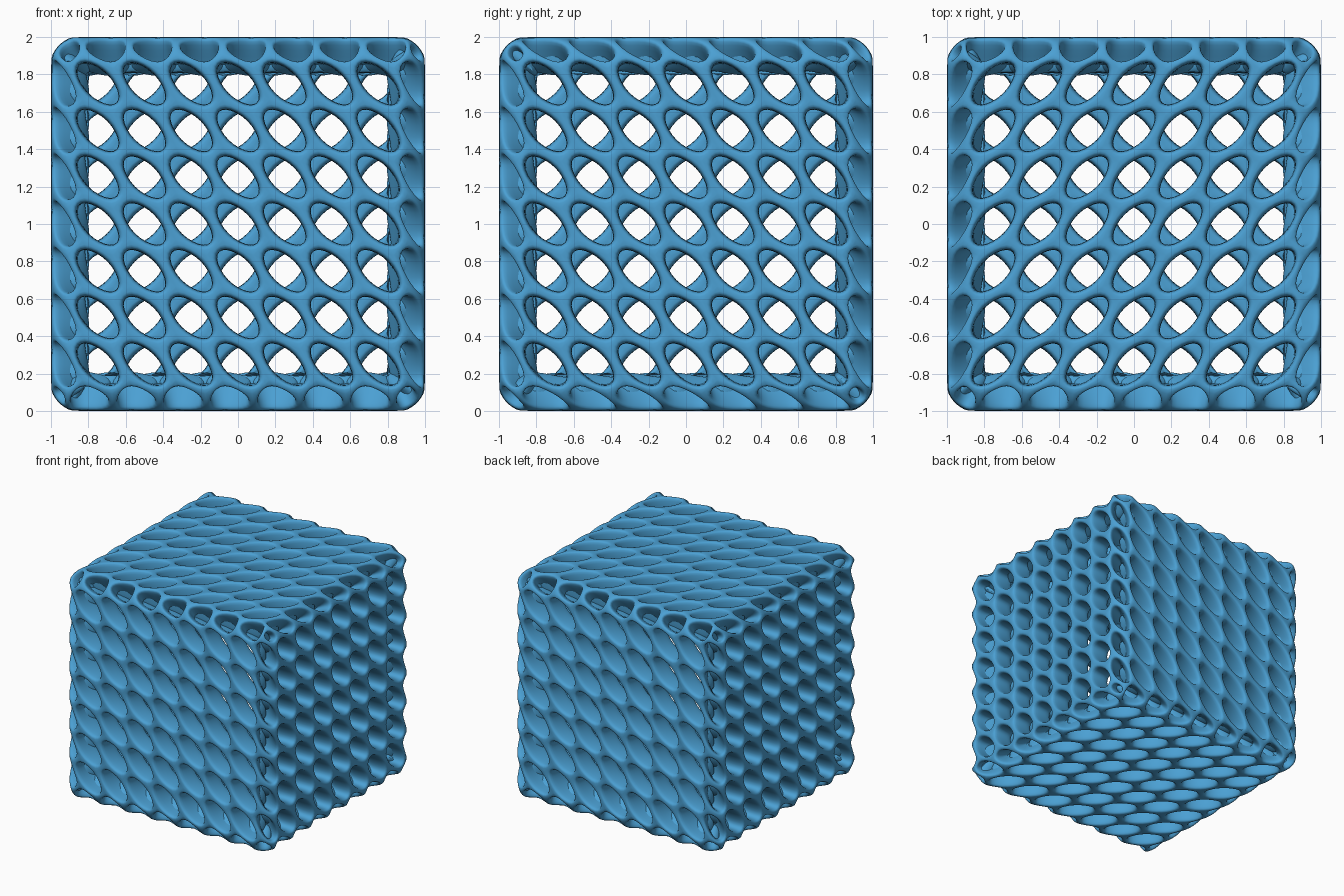
import bpy, bmesh, math
from mathutils import Vector

if "Cube" in bpy.data.objects:
    bpy.data.objects.remove(bpy.data.objects["Cube"])

N = 8            # cells per cube edge
INSET = 0.03     # half width of each rib
DEPTH = 0.19     # wall depth

# Triangulated cube: (outward normal, right direction, diagonal falls to the right?)
X, Y, Z = Vector((1, 0, 0)), Vector((0, 1, 0)), Vector((0, 0, 1))
sides = [(-Y, X, True), (Y, -X, True), (X, Y, True), (-X, -Y, True),
         (Z, X, False), (-Z, X, False)]

tri = bmesh.new()
for n, r, falling in sides:
    u = n.cross(r)
    g = [[tri.verts.new(n + r * (2 * i / N - 1) + u * (2 * j / N - 1))
          for j in range(N + 1)] for i in range(N + 1)]
    for i in range(N):
        for j in range(N):
            a, b, c, d = g[i][j], g[i + 1][j], g[i + 1][j + 1], g[i][j + 1]
            for f in (((a, b, d), (b, c, d)) if falling else ((a, b, c), (a, c, d))):
                tri.faces.new(f)
bmesh.ops.remove_doubles(tri, verts=tri.verts, dist=1e-4)
bmesh.ops.recalc_face_normals(tri, faces=tri.faces)
tri.normal_update()
tri.faces.index_update()

# Dual mesh: one honeycomb cell around every grid point
bm = bmesh.new()
centres = [bm.verts.new(f.calc_center_median()) for f in tri.faces]
for v in tri.verts:
    n = v.normal
    p = n.orthogonal().normalized()
    q = n.cross(p)

    def angle(f):
        d = f.calc_center_median() - v.co
        return math.atan2(d.dot(q), d.dot(p))

    bm.faces.new([centres[f.index] for f in sorted(v.link_faces, key=angle)])
tri.free()
bm.normal_update()

# Open a hole in every cell, leaving the ribs
cells = list(bm.faces)
bmesh.ops.inset_individual(bm, faces=cells, thickness=INSET, use_even_offset=True)
bmesh.ops.delete(bm, geom=cells, context='FACES')

for v in bm.verts:
    v.co.z += 1
for f in bm.faces:
    f.smooth = True
me = bpy.data.meshes.new("lattice_cube")
bm.to_mesh(me)
bm.free()
ob = bpy.data.objects.new("lattice_cube", me)
bpy.context.collection.objects.link(ob)

# Wall depth and rounding
sol = ob.modifiers.new("depth", 'SOLIDIFY')
sol.thickness = DEPTH
sol.offset = -1
sol.use_even_offset = True
sub = ob.modifiers.new("rounding", 'SUBSURF')
sub.levels = sub.render_levels = 2

mat = bpy.data.materials.new("blue")
mat.diffuse_color = (0.07, 0.35, 0.65, 1)
mat.use_nodes = True
mat.node_tree.nodes["Principled BSDF"].inputs["Base Color"].default_value = mat.diffuse_color
me.materials.append(mat)
